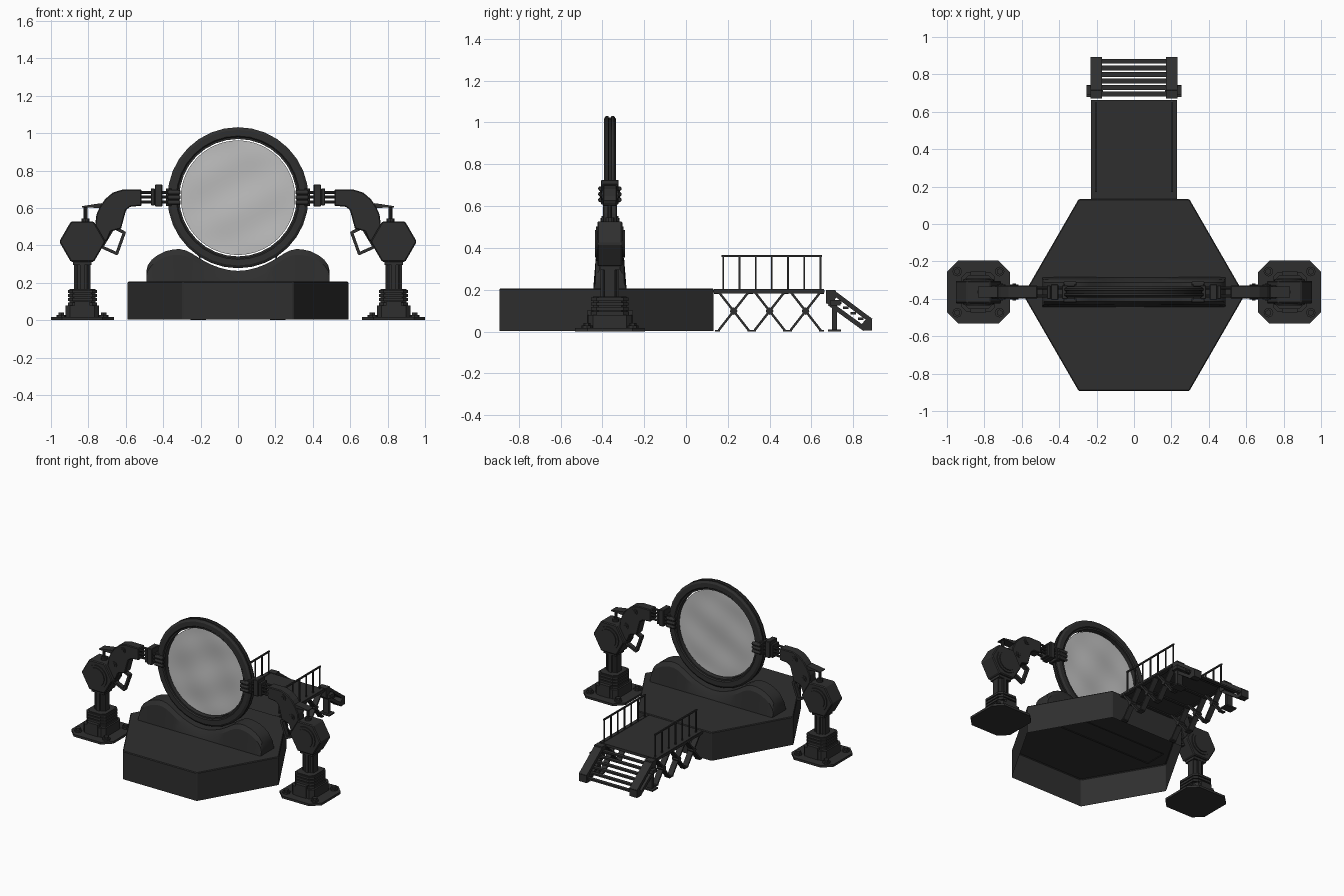
import bpy, bmesh, math
from mathutils import Matrix, Vector

if "Cube" in bpy.data.objects:
    bpy.data.objects.remove(bpy.data.objects["Cube"])

YC = -0.364   # centre plane of the ring, the arms and the stands
RZ = 0.655    # height of the ring centre


def material(name, rgba):
    m = bpy.data.materials.new(name)
    m.diffuse_color = rgba
    m.use_nodes = True
    m.node_tree.nodes["Principled BSDF"].inputs["Base Color"].default_value = m.diffuse_color
    return m


DARK = material("charcoal metal", (0.028, 0.028, 0.028, 1))
PALE = material("pale membrane", (0.52, 0.52, 0.52, 0.8))


def finish(bm, name, mat=DARK, mirror=False, bevel=0, smooth=None):
    bmesh.ops.recalc_face_normals(bm, faces=bm.faces)
    me = bpy.data.meshes.new(name)
    bm.to_mesh(me)
    bm.free()
    me.materials.append(mat)
    ob = bpy.data.objects.new(name, me)
    bpy.context.collection.objects.link(ob)
    if smooth:
        bpy.ops.object.select_all(action='DESELECT')
        ob.select_set(True)
        bpy.context.view_layer.objects.active = ob
        bpy.ops.object.shade_smooth_by_angle(angle=math.radians(smooth))
    if bevel:
        b = ob.modifiers.new("bevel", 'BEVEL')
        b.width, b.segments, b.limit_method = bevel, 1, 'ANGLE'
    if mirror:
        m = ob.modifiers.new("mirror", 'MIRROR')
        m.use_mirror_merge = False
    return ob


def prism(bm, pts, axis, a, b):
    """Extrude a 2D outline along an axis: x takes (y,z), y takes (x,z), z takes (x,y)."""
    def place(p, t):
        v = list(p)
        v.insert("xyz".index(axis), t)
        return v
    lo = [bm.verts.new(place(p, a)) for p in pts]
    hi = [bm.verts.new(place(p, b)) for p in pts]
    n = len(pts)
    caps = [bm.faces.new(lo), bm.faces.new(hi)]
    for i in range(n):
        j = (i + 1) % n
        bm.faces.new((lo[i], lo[j], hi[j], hi[i]))
    return caps


def box(bm, x0, x1, y0, y1, z0, z1):
    prism(bm, [(x0, y0), (x1, y0), (x1, y1), (x0, y1)], 'z', z0, z1)


def bar(bm, p, q, width, axis, a, b):
    """Flat bar from p to q in a plane, extruded along the remaining axis."""
    p, q = Vector(p), Vector(q)
    d = (q - p).normalized()
    n = Vector((-d.y, d.x)) * width / 2
    prism(bm, [p + n, q + n, q - n, p - n], axis, a, b)


def cyl(bm, c, axis, r, length, n=12, r2=None):
    rot = {'x': Matrix.Rotation(math.pi / 2, 4, 'Y'),
           'y': Matrix.Rotation(math.pi / 2, 4, 'X'), 'z': Matrix()}[axis]
    bmesh.ops.create_cone(bm, cap_ends=True, segments=n, radius1=r, radius2=r if r2 is None else r2,
                          depth=length, matrix=Matrix.Translation(c) @ rot)


def ngon(cx, cy, r, n, turn=0):
    return [(cx + r * math.cos(turn + 2 * math.pi * i / n),
             cy + r * math.sin(turn + 2 * math.pi * i / n)) for i in range(n)]


def chamfered(cx, cy, hx, hy, c):
    return [(cx + sx * x, cy + sy * y) for sx, sy, x, y in (
        (1, 1, hx, hy - c), (1, 1, hx - c, hy), (-1, 1, hx - c, hy), (-1, 1, hx, hy - c),
        (-1, -1, hx, hy - c), (-1, -1, hx - c, hy), (1, -1, hx - c, hy), (1, -1, hx, hy - c))]


# Hexagonal platform, open underneath
bm = bmesh.new()
caps = prism(bm, ngon(0, -0.38, 0.592, 6), 'z', 0.003, 0.206)
bmesh.ops.delete(bm, geom=[caps[0]], context='FACES_ONLY')
finish(bm, "platform", bevel=0.005)

# Cradle under the ring, swept along x from a sloped section
bm = bmesh.new()
half = [(0, .264), (.05, .268), (.1, .281), (.15, .3), (.2, .327), (.24, .353), (.275, .372), (.31, .38),
        (.345, .379), (.39, .368), (.43, .348), (.462, .323), (.482, .294), (.49, .262)]
prev = None
for x, z in [(-x, z) for x, z in half[:0:-1]] + half:
    sec = [(-.08, .2), (-.068, z - .03), (-.05, z), (.05, z), (.068, z - .03), (.08, .2)]
    row = [bm.verts.new((x, YC + y, h)) for y, h in sec]
    if prev:
        for i in range(5):
            bm.faces.new((prev[i], prev[i + 1], row[i + 1], row[i]))
    else:
        bm.faces.new(row)
    prev = row
bm.faces.new(prev)
finish(bm, "cradle", smooth=25)

# Ring, lathed round the y axis, with a groove round its rim
bm = bmesh.new()
prof = [(.314, -.022), (.324, -.022), (.33, -.029), (.362, -.029), (.377, -.019), (.377, -.008), (.368, -.005),
        (.368, .005), (.377, .008), (.377, .019), (.362, .029), (.33, .029), (.324, .022), (.314, .022)]
N = 32
rows = [[bm.verts.new((r * math.cos(2 * math.pi * k / N), YC + y, RZ + r * math.sin(2 * math.pi * k / N)))
         for r, y in prof] for k in range(N)]
for k in range(N):
    a, b = rows[k], rows[(k + 1) % N]
    for i in range(len(prof)):
        j = (i + 1) % len(prof)
        bm.faces.new((a[i], a[j], b[j], b[i]))
finish(bm, "ring", smooth=20)

# Gently rippled membrane inside the ring
bm = bmesh.new()
mid = bm.verts.new((0, YC, RZ))
prev = None
for s in range(1, 15):
    r = 0.306 * s / 14
    row = []
    for k in range(64):
        x, z = r * math.cos(math.pi * k / 32), r * math.sin(math.pi * k / 32)
        y = .003 * (math.sin(17 * x + 9 * z) + math.sin(21 * z - 11 * x)) * (1 - (s / 14) ** 4)
        row.append(bm.verts.new((x, YC + y, RZ + z)))
    for k in range(64):
        j = (k + 1) % 64
        bm.faces.new((prev[k], row[k], row[j], prev[j]) if prev else (mid, row[k], row[j]))
    prev = row
finish(bm, "membrane", PALE, smooth=60)

# Stand feet with corner bolts (right side, mirrored)
X = 0.832
bm = bmesh.new()
prism(bm, chamfered(X, YC, .168, .168, .06), 'z', 0, .016)
for sx in (-1, 1):
    for sy in (-1, 1):
        cyl(bm, (X + sx * .113, YC + sy * .11, .02), 'z', .026, .016, 8)
        cyl(bm, (X + sx * .113, YC + sy * .11, .03), 'z', .017, .024, 6)
finish(bm, "stand_foot", mirror=True)

# Stacked plinth and column
bm = bmesh.new()
prism(bm, chamfered(X, YC, .09, .105, .025), 'z', .016, .08)
for i in range(4):
    z = .08 + i * .022
    prism(bm, chamfered(X, YC, .078, .09, .025), 'z', z, z + .016)
    prism(bm, chamfered(X, YC, .07, .08, .025), 'z', z + .016, z + .022)
box(bm, X - .042, X + .042, YC - .11, YC + .11, .016, .1)
finish(bm, "stand_plinth", mirror=True)
bm = bmesh.new()
prism(bm, chamfered(X, YC, .036, .034, .01), 'z', .1, .34)
for s in (-1, 1):
    box(bm, X + s * .034 - .01, X + s * .034 + .01, YC - .025, YC + .025, .16, .32)
    box(bm, X - .012, X + .012, YC + s * .036 - .008, YC + s * .036 + .008, .16, .32)
box(bm, X - .05, X + .05, YC - .045, YC + .045, .295, .33)
finish(bm, "stand_column", mirror=True)

# Hexagonal joint head with round hubs
bm = bmesh.new()
prism(bm, ngon(X, .42, .124, 6), 'y', YC - .06, YC + .06)
finish(bm, "joint_head", mirror=True, bevel=.006)
bm = bmesh.new()
cyl(bm, (X, YC, .42), 'y', .083, .132, 24)
cyl(bm, (X, YC, .42), 'y', .066, .144, 24)
finish(bm, "joint_hub", mirror=True, smooth=30)

# Curved arm with pivot bolts
bm = bmesh.new()
prism(bm, [(.765, .5), (.757, .565), (.738, .608), (.71, .648), (.67, .682), (.62, .698), (.515, .698),
           (.515, .612), (.575, .607), (.598, .59), (.608, .555), (.625, .49), (.68, .475), (.7, .425), (.74, .42)],
      'y', YC - .034, YC + .034)
finish(bm, "arm", mirror=True, bevel=.005)
bm = bmesh.new()
for x, z in ((.64, .652), (.71, .53)):
    cyl(bm, (x, YC, z), 'y', .022, .08, 8)
    cyl(bm, (x, YC, z), 'y', .012, .092, 6)
finish(bm, "arm_pivots", mirror=True)

# Handle loop below the arm
bm = bmesh.new()
loop = [(.665, .497), (.608, .468), (.648, .356), (.728, .392)]
for p, q in zip(loop, loop[1:] + loop[:1]):
    bar(bm, p, q, .016, 'y', YC - .015, YC + .015)
for x, z in loop:
    cyl(bm, (x, YC, z), 'y', .008, .03, 8)
finish(bm, "handle", mirror=True)

# Piston and lever on top of the joint
bm = bmesh.new()
cyl(bm, (.815, YC, .565), 'z', .011, .09, 10)
cyl(bm, (.815, YC, .535), 'z', .022, .02, 10)
prism(bm, [(.835, .604), (.835, .61), (.73, .626), (.715, .61), (.74, .6)], 'y', YC - .03, YC + .03)
finish(bm, "piston_lever", mirror=True)

# Rods and clamps that hold the ring
bm = bmesh.new()
for y in (-.022, .022):
    for z in (.633, .658, .683):
        cyl(bm, (.45, YC + y, z), 'x', .008, .17, 8)
finish(bm, "clamp_rods", mirror=True)
bm = bmesh.new()
box(bm, .445, .465, YC - .036, YC + .036, .613, .705)
box(bm, .405, .443, YC - .042, YC + .042, .608, .726)
box(bm, .355, .385, YC - .036, YC + .036, .61, .705)
for s in (-1, 1):
    box(bm, .315, .372, YC + s * .039 - .009, YC + s * .039 + .009, .618, .695)
    for z in (.63, .657, .684):
        cyl(bm, (.342, YC + s * .045, z), 'x', .012, .07, 8)
finish(bm, "ring_clamp", mirror=True, bevel=.003)

# Walkway deck with edge beams and cross beams
bm = bmesh.new()
box(bm, -.23, .23, .128, .662, .188, .2)
for s in (-1, 1):
    box(bm, s * .215 - .013, s * .215 + .013, .135, .66, .182, .203)
for y in (.145, .31, .48, .65):
    box(bm, -.2, .2, y - .01, y + .01, .18, .19)
finish(bm, "walkway_deck")

# Folding cross braces with hubs
bm = bmesh.new()
for y in (.228, .4, .572):
    for s in (-1, 1):
        bar(bm, (y - s * .072, .006), (y + s * .072, .19), .011, 'x', .185, .225)
        box(bm, .185, .225, y + s * .077 - .012, y + s * .077 + .012, 0, .008)
    cyl(bm, (.205, y, .098), 'x', .018, .05, 8)
finish(bm, "cross_braces", mirror=True)

# Railings
bm = bmesh.new()
for i in range(7):
    y = .178 + i * .0775
    box(bm, .2, .208, y - .004, y + .004, .195, .362)
box(bm, .199, .209, .17, .65, .357, .367)
finish(bm, "railing", mirror=True)

# Stair side frames, support legs and treads
bm = bmesh.new()
bar(bm, (.7, .19), (.885, .052), .022, 'x', .17, .232)
bar(bm, (.685, .135), (.855, .012), .022, 'x', .17, .232)
prism(bm, [(.67, .2), (.715, .2), (.72, .17), (.7, .125), (.67, .135)], 'x', .17, .232)
prism(bm, [(.89, .063), (.89, .006), (.85, .006), (.835, .028), (.868, .07)], 'x', .17, .232)
finish(bm, "stair_side", mirror=True)
bm = bmesh.new()
box(bm, .19, .235, .698, .722, 0, .13)
box(bm, .17, .253, .68, .742, 0, .01)
box(bm, .165, .253, .69, .74, .125, .15)
finish(bm, "stair_leg", mirror=True)
bm = bmesh.new()
for i in range(6):
    y, z = .695 + i * .035, .165 - i * .026
    box(bm, -.18, .18, y - .013, y + .013, z - .006, z + .006)
finish(bm, "stair_treads")
